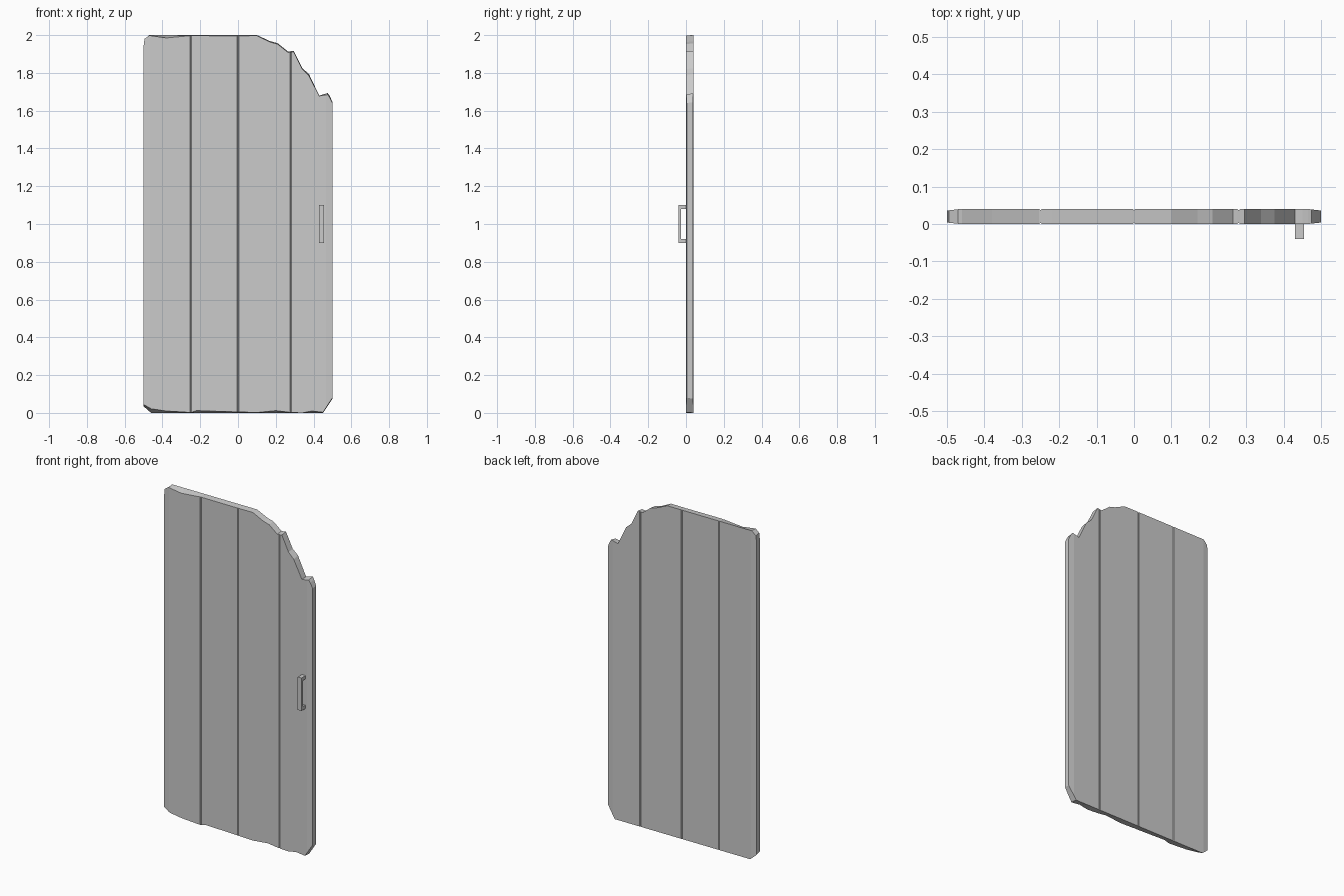
import bpy, bmesh

if "Cube" in bpy.data.objects:
    bpy.data.objects.remove(bpy.data.objects["Cube"])

# Worn outlines of the door: (x, z at front, z at back)
TOP = [(-0.5, 1.94, 1.94), (-0.495, 1.98, 1.975), (-0.47, 1.998, 2.0),
       (-0.38, 1.985, 2.0), (-0.25, 1.997, 2.0), (0.0, 1.996, 2.0),
       (0.1, 1.997, 2.0), (0.17, 1.963, 1.968), (0.21, 1.952, 1.957),
       (0.265, 1.908, 1.913), (0.295, 1.912, 1.917), (0.34, 1.82, 1.825),
       (0.375, 1.785, 1.795), (0.43, 1.678, 1.68), (0.475, 1.685, 1.693),
       (0.485, 1.67, 1.68), (0.5, 1.64, 1.645)]
BOTTOM = [(-0.5, 0.045, 0.035), (-0.46, 0.022, 0), (-0.38, 0.01, 0),
          (-0.25, 0.002, 0), (-0.22, 0.012, 0), (0, 0.005, 0), (0.1, 0.002, 0),
          (0.2, 0.012, 0), (0.28, 0.002, 0), (0.34, 0, 0), (0.39, 0.01, 0),
          (0.45, 0.003, 0), (0.5, 0.08, 0.075)]
# Front depth profile: chamfered sides and a narrow groove at each plank seam
SEAMS = (-0.25, 0.0, 0.28)
DEPTH = [(-0.5, 0.004), (-0.465, 0)]
for s in SEAMS:
    DEPTH += [(s - 0.004, 0), (s, 0.003), (s + 0.004, 0)]
DEPTH += [(0.465, 0), (0.5, 0.004)]
THICK = 0.04


def sample(points, x, k=1):
    for a, b in zip(points, points[1:]):
        if x <= b[0] + 1e-9:
            t = (x - a[0]) / (b[0] - a[0])
            return a[k] + (b[k] - a[k]) * t
    return points[-1][k]


def finish(name, bm):
    bmesh.ops.recalc_face_normals(bm, faces=bm.faces)
    mesh = bpy.data.meshes.new(name)
    bm.to_mesh(mesh)
    bm.free()
    ob = bpy.data.objects.new(name, mesh)
    bpy.context.collection.objects.link(ob)
    return ob


# Door panel: rectangular sections lofted across the width
bm = bmesh.new()
rings = []
for x in sorted({p[0] for p in TOP + BOTTOM + DEPTH}):
    d = sample(DEPTH, x)
    rings.append([bm.verts.new((x, y, z)) for y, z in (
        (d, sample(BOTTOM, x)), (THICK - d, sample(BOTTOM, x, 2)),
        (THICK - d, sample(TOP, x, 2)), (d, sample(TOP, x)))])
for a, b in zip(rings, rings[1:]):
    for i in range(4):
        j = (i + 1) % 4
        bm.faces.new((a[i], a[j], b[j], b[i]))
bm.faces.new(rings[0])
bm.faces.new(rings[-1])
finish("door_panel", bm)

# Handle: C-shaped side profile extruded along x
bm = bmesh.new()
profile = [(0, 0.9), (-0.04, 0.9), (-0.04, 1.1), (0, 1.1),
           (0, 1.08), (-0.026, 1.08), (-0.026, 0.92), (0, 0.92)]
face = bm.faces.new([bm.verts.new((0.43, y, z)) for y, z in profile])
ext = bmesh.ops.extrude_face_region(bm, geom=[face])["geom"]
bmesh.ops.translate(bm, vec=(0.025, 0, 0),
                    verts=[v for v in ext if isinstance(v, bmesh.types.BMVert)])
if not face.is_valid or all(len(e.link_faces) == 1 for e in face.edges):
    bmesh.ops.holes_fill(bm, edges=bm.edges, sides=0)
finish("door_handle", bm)
